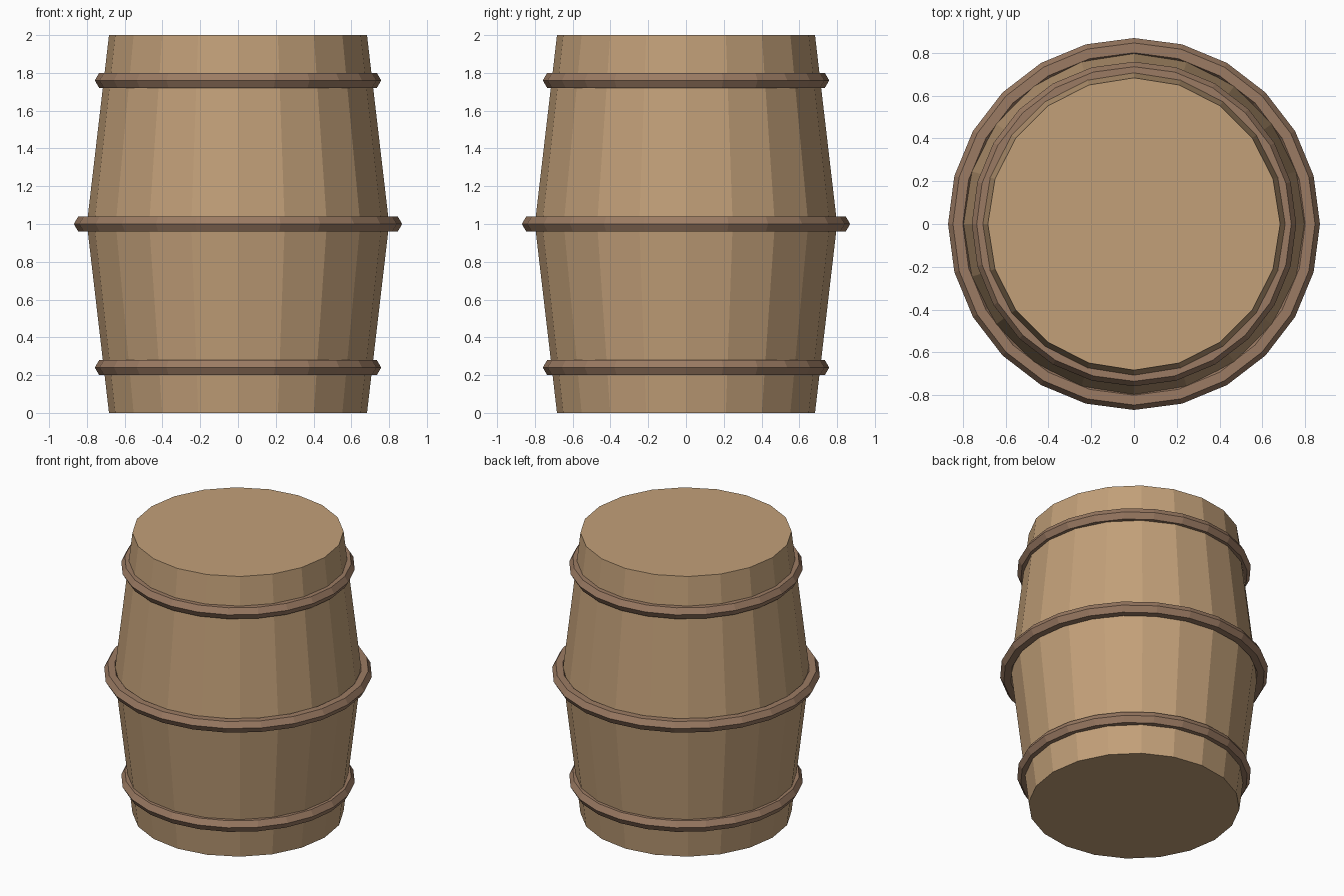
import bpy
import bmesh
from math import cos, sin, tau

cube = bpy.data.objects.get("Cube")
if cube:
    bpy.data.objects.remove(cube, do_unlink=True)


def material(name, color):
    mat = bpy.data.materials.new(name)
    mat.use_nodes = True
    mat.diffuse_color = color
    mat.node_tree.nodes["Principled BSDF"].inputs["Base Color"].default_value = color
    return mat


wood = material("tan wood", (0.54, 0.35, 0.19, 1))
band = material("brown band", (0.33, 0.198, 0.125, 1))


def lathe(name, profile, sides, mat, closed):
    """Spin an (r, z) profile; closed loops make rings, open ones get flat caps."""
    bm = bmesh.new()
    loops = [[bm.verts.new((r * cos(tau * i / sides), r * sin(tau * i / sides), z))
              for i in range(sides)] for r, z in profile]
    pairs = list(zip(loops, loops[1:]))
    if closed:
        pairs.append((loops[-1], loops[0]))
    else:
        bm.faces.new(loops[0])
        bm.faces.new(loops[-1])
    for low, high in pairs:
        for i in range(sides):
            j = (i + 1) % sides
            bm.faces.new((low[i], low[j], high[j], high[i]))
    bmesh.ops.recalc_face_normals(bm, faces=bm.faces)
    mesh = bpy.data.meshes.new(name)
    bm.to_mesh(mesh)
    bm.free()
    mesh.materials.append(mat)
    obj = bpy.data.objects.new(name, mesh)
    bpy.context.collection.objects.link(obj)
    return obj


# Tapered barrel body with flat lids
lathe("barrel_body", [(0.683, 0), (0.80, 1), (0.683, 2)], 20, wood, False)

# Three hoops with a hexagonal section
thickness = 0.046
for name, radius, height in (("lower_hoop", 0.712, 0.24),
                             ("middle_hoop", 0.823, 1.0),
                             ("upper_hoop", 0.712, 1.76)):
    section = [(radius + thickness * cos(tau * k / 6),
                height + thickness * sin(tau * k / 6)) for k in range(6)]
    lathe(name, section, 24, band, True)
